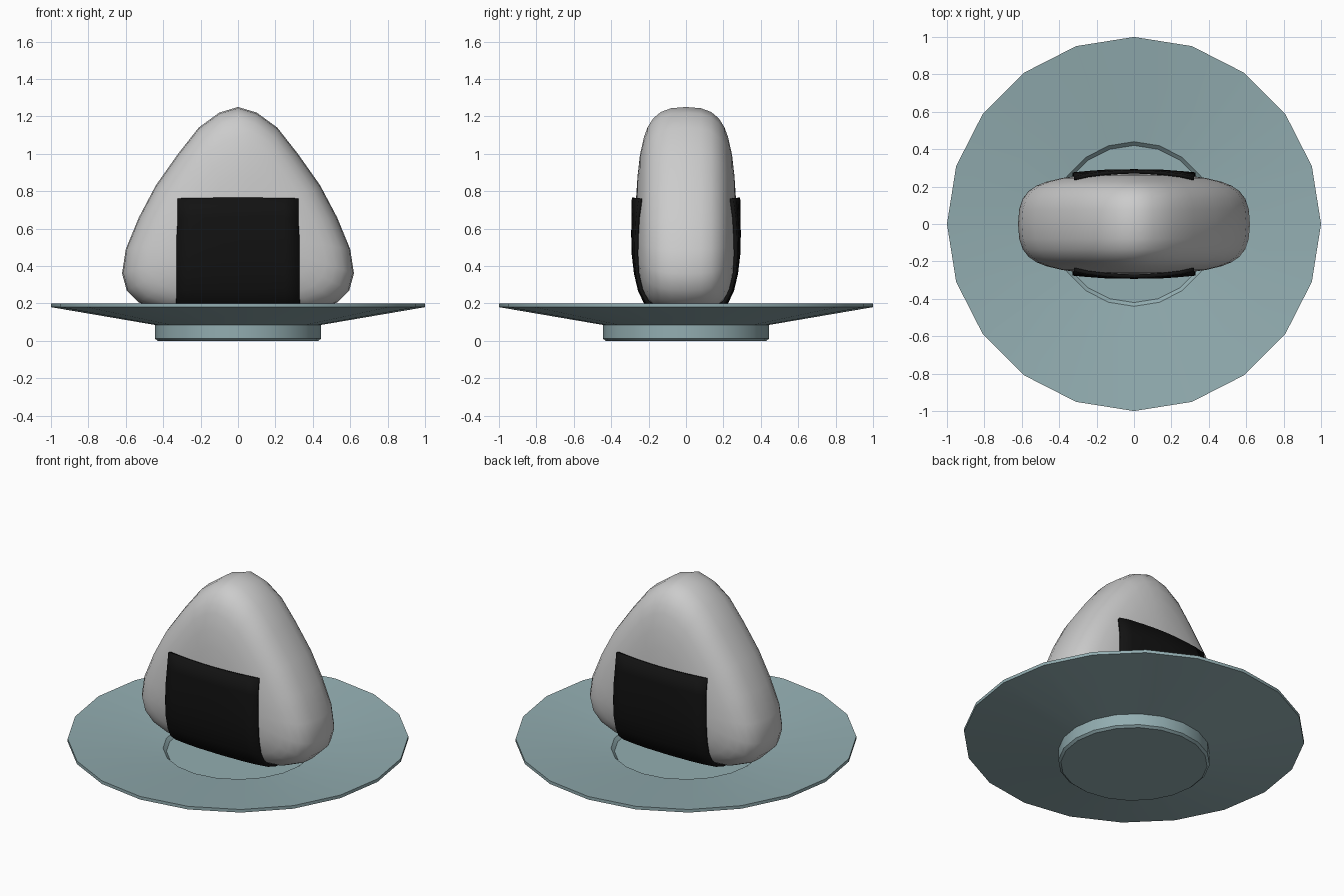
import bpy, bmesh, math
from math import cos, sin, pi

if "Cube" in bpy.data.objects:
    bpy.data.objects.remove(bpy.data.objects["Cube"])


def material(name, color):
    m = bpy.data.materials.new(name)
    m.diffuse_color = (*color, 1)
    m.use_nodes = True
    m.node_tree.nodes["Principled BSDF"].inputs["Base Color"].default_value = m.diffuse_color
    return m


def make_object(name, bm, mat=None):
    bmesh.ops.remove_doubles(bm, verts=bm.verts, dist=1e-5)
    bmesh.ops.recalc_face_normals(bm, faces=bm.faces)
    me = bpy.data.meshes.new(name)
    bm.to_mesh(me)
    bm.free()
    ob = bpy.data.objects.new(name, me)
    bpy.context.collection.objects.link(ob)
    if mat:
        me.materials.append(mat)
    return ob


def smooth(ob, angle):
    bpy.ops.object.select_all(action='DESELECT')
    ob.select_set(True)
    bpy.context.view_layer.objects.active = ob
    bpy.ops.object.shade_smooth_by_angle(angle=math.radians(angle))


def loft(bm, rings, closed=True):
    """Quad strips between rings of equal length."""
    rows = [[bm.verts.new(p) for p in r] for r in rings]
    n = len(rows[0])
    for a, b in zip(rows, rows[1:]):
        for i in range(n if closed else n - 1):
            j = (i + 1) % n
            bm.faces.new((a[i], a[j], b[j], b[i]))
    return rows


# plate: 20-sided turned profile with a foot and a shallow well
profile = [(0.43, 0), (0.445, 0.012), (0.445, 0.085), (1, 0.18), (1, 0.2),
           (0.44, 0.135), (0.42, 0.115)]
bm = bmesh.new()
rows = loft(bm, [[(r * cos(i * pi / 10), r * sin(i * pi / 10), z) for i in range(20)]
                 for r, z in profile])
bm.faces.new(rows[0])
bm.faces.new(rows[-1])
plate = make_object("plate", bm, material("glaze", (0.29, 0.42, 0.44)))
smooth(plate, 30)

# rice ball: rounded triangle outline, stacked in depth towards each face
half = [(0, 1.25), (0.1, 1.22), (0.21, 1.14), (0.32, 1.0), (0.44, 0.83), (0.53, 0.66),
        (0.6, 0.49), (0.62, 0.36), (0.595, 0.27), (0.53, 0.205), (0.42, 0.16),
        (0.22, 0.143), (0, 0.14)]
outline = half + [(-x, z) for x, z in half[-2:0:-1]]
depth = [(0.04, 0.27), (0.25, 0.268), (0.45, 0.259), (0.62, 0.246), (0.76, 0.225),
         (0.84, 0.205), (0.91, 0.175), (0.96, 0.135), (0.99, 0.08), (1, 0)]
layers = [(s, -y) for s, y in depth] + [(s, y) for s, y in depth[-2::-1]]
CZ = 0.58
bm = bmesh.new()
rows = loft(bm, [[(x * s, y, CZ + (z - CZ) * s) for x, z in outline] for s, y in layers])
bm.faces.new(rows[0])
bm.faces.new(rows[-1])
rice = make_object("rice_ball", bm)
smooth(rice, 60)

# seaweed: one strip running down the front, under the rice and up the back
side = [(-0.28, 0.765), (-0.29, 0.66), (-0.29, 0.56), (-0.285, 0.46), (-0.27, 0.36),
        (-0.25, 0.27), (-0.22, 0.2), (-0.17, 0.155), (-0.09, 0.13)]
path = side + [(0, 0.125)] + [(-y, z) for y, z in side[::-1]]
bm = bmesh.new()
loft(bm, [[(0.33 * k / 4, y, z) for k in range(-4, 5)] for y, z in path], closed=False)
seaweed = make_object("seaweed_wrap", bm, material("seaweed", (0.006, 0.006, 0.006)))
wrap = seaweed.modifiers.new("hug", 'SHRINKWRAP')
wrap.target = rice
wrap.wrap_method = 'NEAREST_SURFACEPOINT'
wrap.wrap_mode = 'ABOVE_SURFACE'
wrap.offset = 0.013
thick = seaweed.modifiers.new("thickness", 'SOLIDIFY')
thick.thickness = 0.03
thick.offset = 0
thick.use_even_offset = False
thick.thickness = 0.02
smooth(seaweed, 30)
